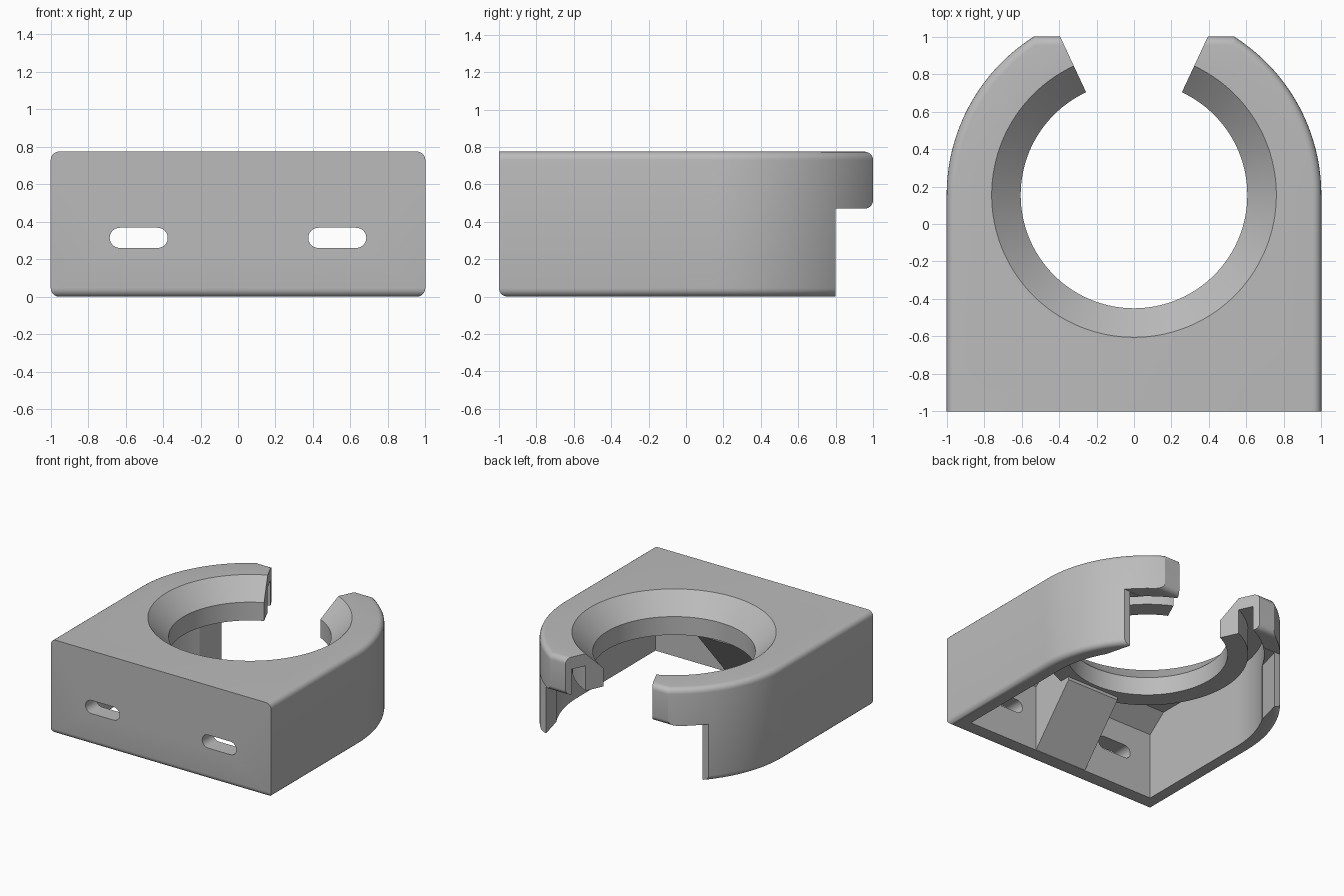
import bpy, bmesh, math
from mathutils import Vector

cube = bpy.data.objects.get("Cube")
if cube:
    bpy.data.objects.remove(cube, do_unlink=True)

TOP, STEP, CY, ROUND = 0.775, 0.47, 0.155, 0.045
SIDE_WALL, FRONT_WALL, CEILING = 0.12, 0.14, 0.675
HOLE, RIM = 0.605, 0.76

grey = bpy.data.materials.new("light grey plastic")
grey.use_nodes = True
colour = (0.5, 0.5, 0.5, 1)
grey.diffuse_color = colour
grey.node_tree.nodes["Principled BSDF"].inputs["Base Color"].default_value = colour


def finish(name, bm):
    bmesh.ops.recalc_face_normals(bm, faces=bm.faces)
    mesh = bpy.data.meshes.new(name)
    bm.to_mesh(mesh)
    bm.free()
    mesh.materials.append(grey)
    ob = bpy.data.objects.new(name, mesh)
    bpy.context.collection.objects.link(ob)
    return ob


def prism_mesh(points, offset):
    """Extrude a closed loop of 3D points along an offset."""
    bm = bmesh.new()
    face = bm.faces.new([bm.verts.new(p) for p in points])
    out = bmesh.ops.extrude_face_region(bm, geom=[face], use_keep_orig=True)
    moved = [v for v in out["geom"] if isinstance(v, bmesh.types.BMVert)]
    bmesh.ops.translate(bm, verts=moved, vec=Vector(offset))
    bmesh.ops.recalc_face_normals(bm, faces=bm.faces)
    return bm


def side_prism(name, profile, half_width):
    """Prism across the width from a (y, z) profile."""
    pts = [(-half_width, y, z) for y, z in profile]
    return finish(name, prism_mesh(pts, (2 * half_width, 0, 0)))


def plan_prism(name, plan, bottom, top):
    """Upright prism from an (x, y) plan."""
    return finish(name, prism_mesh([(x, y, bottom) for x, y in plan], (0, 0, top - bottom)))


def arch(radius, front, back, steps=64):
    """Plan outline: square front, round back, cut flat at the back."""
    end = math.asin(min(1, (back - CY) / radius))
    right = [(radius * math.cos(end * i / steps),
              CY + radius * math.sin(end * i / steps)) for i in range(steps + 1)]
    left = [(-x, y) for x, y in reversed(right) if x > 1e-4]
    return [(-radius, front), (radius, front)] + right + left


def lathe(name, profile, steps=128):
    """Ring around the hole axis from a closed (radius, z) profile."""
    bm = bmesh.new()
    rows = []
    for i in range(steps):
        a = math.tau * i / steps
        rows.append([bm.verts.new((r * math.cos(a), CY + r * math.sin(a), z))
                     for r, z in profile])
    n = len(profile)
    for i in range(steps):
        a, b = rows[i], rows[(i + 1) % steps]
        for j in range(n):
            k = (j + 1) % n
            bm.faces.new((a[j], b[j], b[k], a[k]))
    return finish(name, bm)


def combine(target, other, operation):
    mod = target.modifiers.new(operation, 'BOOLEAN')
    mod.operation, mod.solver, mod.object = operation, 'EXACT', other
    bpy.context.view_layer.objects.active = target
    bpy.ops.object.modifier_apply(modifier=mod.name)
    bpy.data.objects.remove(other, do_unlink=True)


# Outer body, rounded all round the base and round the top except at the front
bm = prism_mesh([(x, y, 0) for x, y in arch(1, -1, 1)], (0, 0, TOP))
edges = []
for e in bm.edges:
    a, b = (v.co for v in e.verts)
    level = abs(a.z - b.z) < 1e-5
    front_top = a.z > 0.1 and max(a.y, b.y) < -0.99
    if level and not front_top:
        edges.append(e)
bmesh.ops.bevel(bm, geom=edges, offset=ROUND, segments=5, profile=0.5,
                affect='EDGES', clamp_overlap=False)
body = finish("pipe_clip_body", bm)

# Hollow underside
front = FRONT_WALL - 1
combine(body, plan_prism("hollow", arch(1 - SIDE_WALL, front, 2), -0.1, CEILING),
        'DIFFERENCE')

# Seat ring, sloped ceiling at the front wall, and central brace
combine(body, lathe("seat_ring", [(0.5, STEP), (RIM, STEP), (RIM, 0.73), (0.5, 0.73)]),
        'UNION')
combine(body, side_prism("front_slope", [(front - 0.03, 0.525), (front, 0.55),
        (front + 0.19, 0.7), (front - 0.03, 0.7)], 0.94), 'UNION')
combine(body, side_prism("brace", [(front - 0.04, 0.004), (front, 0.004), (-0.48, 0.445),
        (-0.48, 0.72), (front - 0.04, 0.72)], 0.24), 'UNION')

# Hole with countersink
slope = RIM - HOLE
combine(body, lathe("hole", [(0.01, STEP - 0.03), (HOLE, STEP - 0.03), (HOLE, TOP - slope),
        (RIM, TOP), (RIM + 0.1, TOP + 0.1), (0.01, TOP + 0.1)]), 'DIFFERENCE')
combine(body, plan_prism("core", [(-0.1, 0), (0.1, 0), (0.1, 0.3), (-0.1, 0.3)],
        STEP - 0.02, 1), 'DIFFERENCE')

# Radial gap at the back
t = math.tan(math.radians(25))
combine(body, plan_prism("gap", [(-0.2 * t, CY + 0.2), (0.2 * t, CY + 0.2),
        (t, CY + 1), (-t, CY + 1)], -0.1, 1), 'DIFFERENCE')

# Step under the tips, with a rounded lower lip
lip = [(1 - ROUND + ROUND * math.sin(a), STEP + ROUND - ROUND * math.cos(a))
       for a in (math.radians(15 * i) for i in range(7))]
combine(body, side_prism("step", [(0.8, -0.1), (0.8, STEP)] + lip +
        [(1.2, STEP + ROUND), (1.2, -0.1)], 1.2), 'DIFFERENCE')

for side in (-1, 1):
    # Thinned inner end of the side wall
    trim = [(0.4, 0.59), (0.765, 0.59), (0.71, 0.8), (0.71, 0.9), (0.4, 0.9)]
    combine(body, plan_prism("wall_trim", [(side * x, y) for x, y in trim],
            -0.1, STEP - 0.003), 'DIFFERENCE')

    # Screw slot in the front wall
    r = 0.054
    loop = []
    for end in (1, -1):
        for i in range(13):
            a = math.pi * i / 12 - end * math.pi / 2
            loop.append((side * 0.53 + end * (0.155 - r) + r * math.cos(a), -1.1,
                         0.314 + r * math.sin(a)))
    combine(body, finish("slot", prism_mesh(loop, (0, 0.3, 0))), 'DIFFERENCE')

bpy.ops.object.select_all(action='DESELECT')
body.select_set(True)
bpy.context.view_layer.objects.active = body
bpy.ops.object.shade_smooth_by_angle(angle=math.radians(30))
